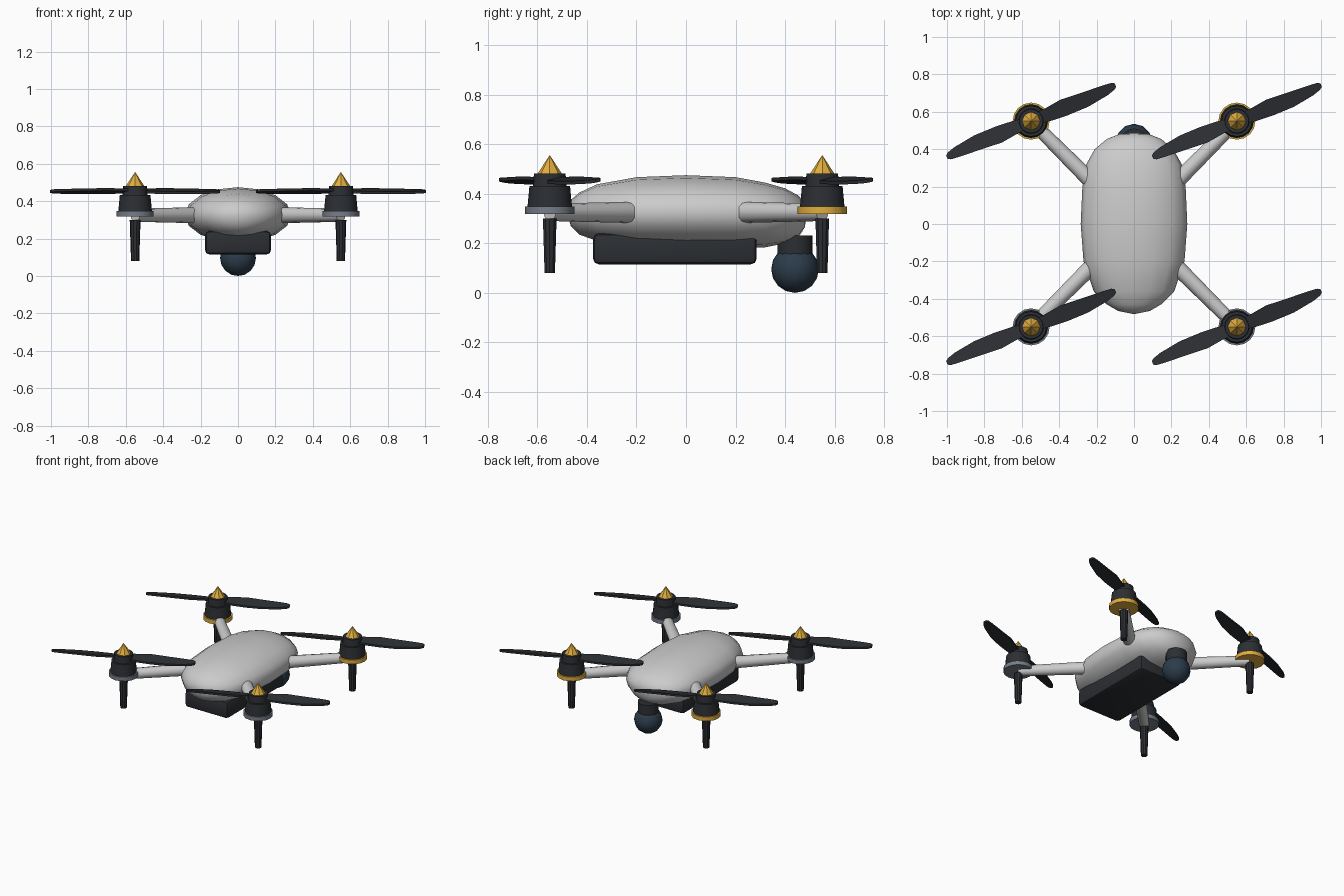
import bpy, bmesh
from math import sin, cos, pi, radians
from mathutils import Vector

if "Cube" in bpy.data.objects:
    bpy.data.objects.remove(bpy.data.objects["Cube"])


def material(name, rgb):
    m = bpy.data.materials.new(name)
    m.diffuse_color = (*rgb, 1)
    m.use_nodes = True
    m.node_tree.nodes["Principled BSDF"].inputs["Base Color"].default_value = m.diffuse_color
    return m


BLACK = material("black_plastic", (0.025, 0.028, 0.033))
NAVY = material("lens_navy", (0.025, 0.045, 0.07))
GOLD = material("gold", (0.75, 0.42, 0.05))
STEEL = material("steel", (0.18, 0.21, 0.25))


def finish(name, bm, mat=None, angle=35):
    bmesh.ops.recalc_face_normals(bm, faces=bm.faces)
    me = bpy.data.meshes.new(name)
    bm.to_mesh(me)
    bm.free()
    ob = bpy.data.objects.new(name, me)
    bpy.context.collection.objects.link(ob)
    if mat:
        me.materials.append(mat)
    if angle:
        bpy.ops.object.select_all(action='DESELECT')
        ob.select_set(True)
        bpy.context.view_layer.objects.active = ob
        bpy.ops.object.shade_smooth_by_angle(angle=radians(angle))
    return ob


def loft(bm, rings):
    # Rings of equal length; single-point rings become poles
    vs = [[bm.verts.new(p) for p in r] for r in rings]
    for a, b in zip(vs, vs[1:]):
        n = max(len(a), len(b))
        for i in range(n):
            j = (i + 1) % n
            if len(a) == 1:
                bm.faces.new((a[0], b[i], b[j]))
            elif len(b) == 1:
                bm.faces.new((a[i], b[0], a[j]))
            else:
                bm.faces.new((a[i], a[j], b[j], b[i]))
    for end in (vs[0], vs[-1]):
        if len(end) > 2:
            bm.faces.new(end)


def rod(name, a, b, ra, rb, mat=None, sides=16, angle=35):
    # Tapered cylinder between two points
    a, b = Vector(a), Vector(b)
    q = (b - a).to_track_quat('Z', 'Y')
    rings = []
    for p, r in ((a, ra), (b, rb)):
        rings.append([p + q @ Vector((r * cos(2 * pi * i / sides), r * sin(2 * pi * i / sides), 0))
                      for i in range(sides)] if r else [p])
    bm = bmesh.new()
    loft(bm, rings)
    return finish(name, bm, mat, angle)


# Body shell: stations of y, half width, bottom z, top z
MID = 0.325
stations = [(-0.482, 0, MID, MID), (-0.465, 0.085, 0.27, 0.375), (-0.43, 0.145, 0.235, 0.405),
            (-0.36, 0.215, 0.21, 0.438), (-0.2, 0.27, 0.185, 0.467), (0, 0.285, 0.178, 0.475),
            (0.2, 0.276, 0.178, 0.467), (0.32, 0.255, 0.184, 0.445), (0.4, 0.21, 0.2, 0.422),
            (0.455, 0.145, 0.227, 0.392), (0.48, 0.08, 0.265, 0.36), (0.488, 0, MID, MID)]
rings = []
for y, w, lo, hi in stations:
    if not w:
        rings.append([(0, y, MID)])
        continue
    rings.append([])
    for i in range(16):
        t = 2 * pi * i / 16
        h = hi - MID if sin(t) > 0 else MID - lo
        rings[-1].append((w * cos(t), y, MID + h * sin(t)))
bm = bmesh.new()
loft(bm, rings)
finish("body_shell", bm, None, 60)

# Battery pack under the body
bm = bmesh.new()
bmesh.ops.create_cube(bm, size=1)
for v in bm.verts:
    v.co = (v.co.x * 0.352, v.co.y * 0.66 - 0.045, v.co.z * 0.125 + 0.178)
bmesh.ops.bevel(bm, geom=bm.edges[:], offset=0.022, segments=2, profile=0.5, affect='EDGES')
finish("battery_pack", bm, BLACK)

# Camera ball and its mount
rod("camera_mount", (0, 0.44, 0.13), (0, 0.44, 0.232), 0.071, 0.071, BLACK)
bm = bmesh.new()
bmesh.ops.create_uvsphere(bm, u_segments=12, v_segments=8, radius=0.096)
bmesh.ops.translate(bm, verts=bm.verts, vec=(0, 0.44, 0.096))
finish("camera_ball", bm, NAVY, 50)


def propeller(name, x, y):
    # Two pitched blades, half a turn apart
    bm = bmesh.new()
    outline = [(0.03, 0.03, -0.03), (0.1, 0.032, -0.042), (0.19, 0.041, -0.051), (0.31, 0.029, -0.054),
               (0.43, 0.018, -0.04), (0.475, 0.012, -0.028), (0.49, 0.003, -0.017)]
    for turn in (0, pi):
        a = radians(24) + turn
        rings = []
        for u, front, back in outline:
            ring = []
            for v, dz in ((front, -1), (front, 1), (back, 1), (back, -1)):
                z = 0.455 + 0.2 * v + 0.007 * dz
                ring.append((x + u * cos(a) - v * sin(a), y + u * sin(a) + v * cos(a), z))
            rings.append(ring)
        loft(bm, rings)
    finish(name, bm, BLACK, 30)


# Four arms with motor, propeller and landing leg
for sx, side in ((1, "right"), (-1, "left")):
    for sy, end in ((-1, "front"), (1, "back")):
        x, y = 0.55 * sx, 0.55 * sy
        tag = f"{end}_{side}_"
        rod(tag + "arm", (0.18 * sx, 0.18 * sy, 0.325), (x, y, 0.325), 0.044, 0.035, None, 12)
        rod(tag + "leg", (x, y, 0.08), (x, y, 0.30), 0.022, 0.029, BLACK, 10)
        rod(tag + "motor_ring", (x, y, 0.318), (x, y, 0.348), 0.099, 0.099, GOLD if sy > 0 else STEEL)
        rod(tag + "motor", (x, y, 0.345), (x, y, 0.432), 0.09, 0.082, BLACK)
        rod(tag + "propeller_hub", (x, y, 0.43), (x, y, 0.482), 0.067, 0.064, BLACK)
        rod(tag + "spinner", (x, y, 0.48), (x, y, 0.556), 0.05, 0, GOLD, 8, 0)
        propeller(tag + "propeller", x, y)
